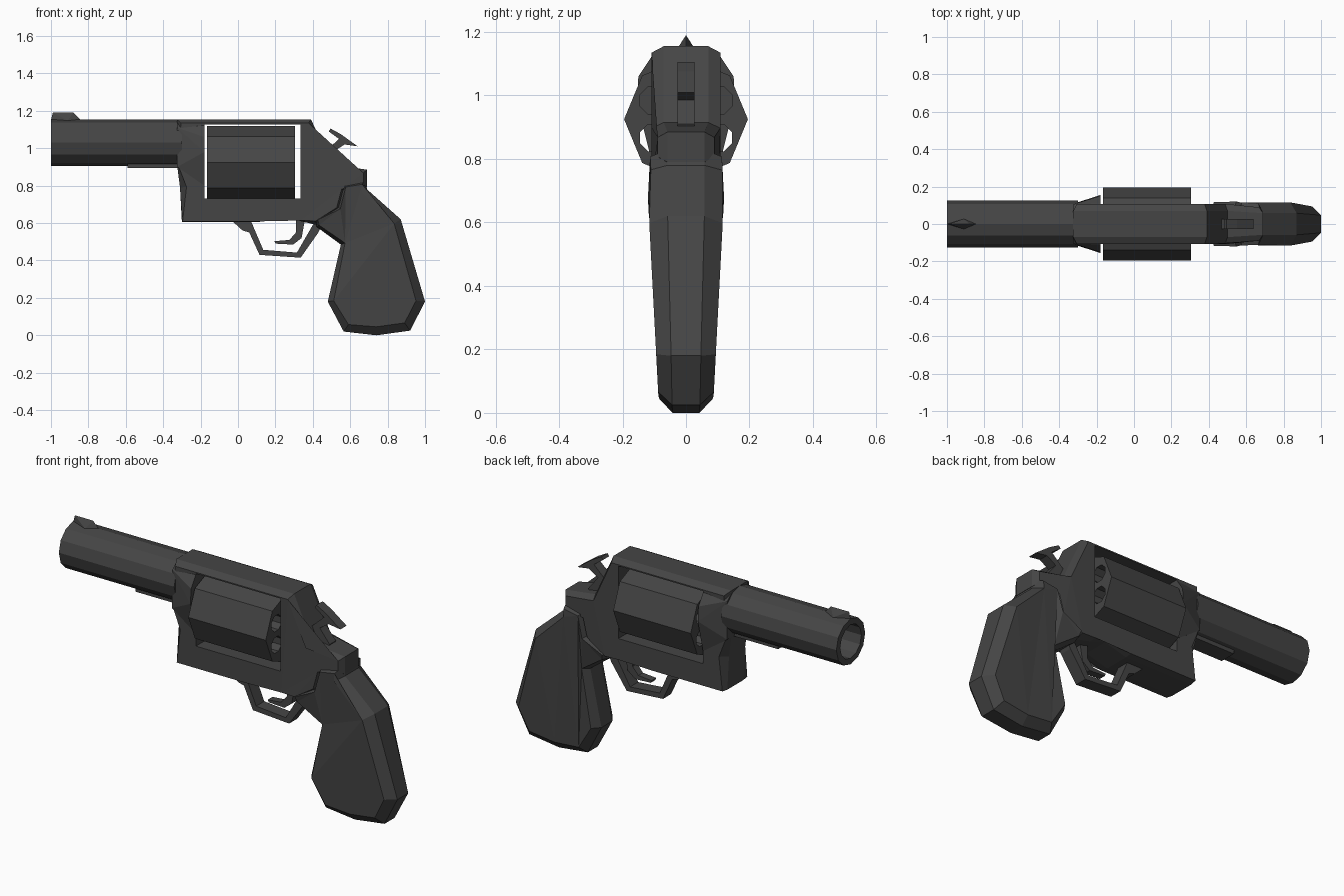
import bpy, bmesh, math
from mathutils import Vector, Matrix

if "Cube" in bpy.data.objects:
    bpy.data.objects.remove(bpy.data.objects["Cube"])

steel = bpy.data.materials.new("dark_gunmetal")
steel.diffuse_color = (0.06, 0.06, 0.06, 1)
steel.use_nodes = True
steel.node_tree.nodes["Principled BSDF"].inputs["Base Color"].default_value = steel.diffuse_color


def finish(name, bm):
    bmesh.ops.recalc_face_normals(bm, faces=bm.faces)
    me = bpy.data.meshes.new(name)
    bm.to_mesh(me)
    bm.free()
    ob = bpy.data.objects.new(name, me)
    bpy.context.collection.objects.link(ob)
    me.materials.append(steel)
    return ob


def inset_points(pts, default):
    """Mitred inward offset; a third value per point overrides the amount."""
    n = len(pts)
    p = [Vector(q[:2]) for q in pts]
    area = sum(p[i].x * p[(i + 1) % n].y - p[(i + 1) % n].x * p[i].y for i in range(n))
    s = 1 if area > 0 else -1
    out = []
    for i in range(n):
        a = (p[i] - p[i - 1]).normalized()
        b = (p[(i + 1) % n] - p[i]).normalized()
        na, nb = Vector((-a.y, a.x)) * s, Vector((-b.y, b.x)) * s
        m = (na + nb).normalized()
        d = pts[i][2] if len(pts[i]) > 2 else default
        out.append(p[i] + m * d / max(m.dot(na), 0.5))
    return out


def plate(name, pts, width, edge=1.0, inset=0.0):
    """Side profile (x, z) given thickness in y, with chamfered borders."""
    w = width if callable(width) else (lambda x, z: width)
    outer = [Vector(q[:2]) for q in pts]
    inner = inset_points(pts, inset) if inset else outer
    rings = [(outer, -edge), (outer, edge)]
    if inset:
        rings = [(inner, -1)] + rings + [(inner, 1)]
    bm = bmesh.new()
    vs = [[bm.verts.new((q.x, k * w(o.x, o.y), q.y)) for q, o in zip(r, outer)]
          for r, k in rings]
    n = len(pts)
    for a, b in zip(vs, vs[1:]):
        for i in range(n):
            j = (i + 1) % n
            bm.faces.new((a[i], a[j], b[j], b[i]))
    caps = [bm.faces.new(vs[0]), bm.faces.new(vs[-1])]
    bmesh.ops.triangulate(bm, faces=caps)
    return finish(name, bm)


def rod(bm, x0, x1, y, z, r, sides, turn=0.0):
    """Solid cylinder along x."""
    m = Matrix.Translation(((x0 + x1) / 2, y, z)) @ Matrix.Rotation(math.pi / 2, 4, 'Y') \
        @ Matrix.Rotation(turn, 4, 'Z')
    bmesh.ops.create_cone(bm, cap_ends=True, segments=sides, radius1=r, radius2=r,
                          depth=x1 - x0, matrix=m)


def hull(name, pts):
    bm = bmesh.new()
    for p in pts:
        bm.verts.new(p)
    bmesh.ops.convex_hull(bm, input=bm.verts)
    bmesh.ops.dissolve_limit(bm, angle_limit=0.01, verts=bm.verts, edges=bm.edges)
    return finish(name, bm)


def box_bm(x0, x1, y, z0, z1):
    bm = bmesh.new()
    m = Matrix.Translation(((x0 + x1) / 2, 0, (z0 + z1) / 2)) @ Matrix.Diagonal((x1 - x0, 2 * y, z1 - z0, 1))
    bmesh.ops.create_cube(bm, size=1, matrix=m)
    return bm


def cut(ob, cutter):
    mod = ob.modifiers.new("cut", 'BOOLEAN')
    mod.object, mod.operation, mod.solver = cutter, 'DIFFERENCE', 'EXACT'
    cutter.hide_render = True
    dg = bpy.context.evaluated_depsgraph_get()
    me = bpy.data.meshes.new_from_object(ob.evaluated_get(dg))
    ob.modifiers.clear()
    ob.data = me
    bpy.data.objects.remove(cutter)


# barrel: twelve-sided open tube
bm = bmesh.new()
loops = []
for x, r in ((-1, 0.125), (-0.3, 0.125), (-0.3, 0.092), (-1, 0.092)):
    loops.append([bm.verts.new((x, r * math.cos(i * math.pi / 6), 1.03 + r * math.sin(i * math.pi / 6)))
                  for i in range(12)])
for k in range(4):
    a, b = loops[k], loops[(k + 1) % 4]
    for i in range(12):
        j = (i + 1) % 12
        bm.faces.new((a[i], a[j], b[j], b[i]))
finish("barrel", bm)

# front sight and lug under the barrel
hull("front_sight", [(-0.99, 0, 1.19), (-0.88, 0, 1.19), (-1, 0, 1.15), (-0.84, 0, 1.15),
                     (-0.91, 0.027, 1.148), (-0.91, -0.027, 1.148)])
finish("barrel_lug", box_bm(-0.59, -0.3, 0.045, 0.895, 0.95))

# frame with the window for the cylinder
frame = plate("frame", [
    (-0.325, 1.155), (0.39, 1.155), (0.50, 0.915), (0.69, 0.885), (0.69, 0.79), (0.57, 0.765),
    (0.545, 0.67), (0.42, 0.59), (0.335, 0.61, 0.004), (0.24, 0.64, 0.004), (0.11, 0.605, 0.004),
    (-0.30, 0.605, 0.004), (-0.28 - 0.03, 0.79, 0.035), (-0.325, 0.905, 0.006)],
    lambda x, z: 0.108 - 0.1 * max(0, x - 0.5), edge=0.65, inset=0.02)
cut(frame, finish("window_cutter", box_bm(-0.18, 0.335, 0.4, 0.73, 1.128)))

# flared collar joining the barrel to the frame
rear = [(0.07, 1.145), (0.11, 1.12), (0.15, 1.06), (0.155, 0.98), (0.11, 0.9), (0.11, 0.8)]
front = [(0.07, 1.14), (0.105, 1.11), (0.108, 0.9)]
hull("barrel_collar", [(x, s * y, z) for s in (1, -1)
                       for x, sec in ((-0.18, rear), (-0.325, front)) for y, z in sec])

# eight-sided cylinder with six through chambers
bm = bmesh.new()
rod(bm, -0.165, 0.305, 0, 0.925, 0.195, 8)
drum = finish("cylinder", bm)
bm = bmesh.new()
for i in range(6):
    a = math.radians(30 + 60 * i)
    rod(bm, -0.4, 0.5, 0.118 * math.cos(a), 0.925 + 0.118 * math.sin(a), 0.046, 8, math.pi / 8)
cut(drum, finish("chamber_cutter", bm))


# grip, thick at the top and slim at the waist
def grip_width(x, z):
    keys = [(0.0, 0.085), (0.1, 0.096), (0.48, 0.086), (0.65, 0.122), (0.85, 0.112)]
    for (z0, w0), (z1, w1) in zip(keys, keys[1:]):
        if z <= z1:
            return w0 + (w1 - w0) * (z - z0) / (z1 - z0)
    return 0.112


plate("grip", [
    (0.68, 0.83, 0.02), (0.56, 0.81, 0.02), (0.53, 0.69, 0.02), (0.41, 0.625, 0.015),
    (0.42, 0.58, 0.015), (0.55, 0.485, 0.02), (0.48, 0.18, 0.03), (0.565, 0.02, 0.04),
    (0.74, 0.0, 0.045), (0.92, 0.025, 0.045), (1.0, 0.18, 0.045), (0.87, 0.62, 0.04),
    (0.69, 0.78, 0.03)], grip_width, edge=0.5, inset=0.03)

# trigger guard
plate("trigger_guard", [
    (-0.03, 0.61), (0.025, 0.56), (0.06, 0.55), (0.115, 0.43), (0.335, 0.415), (0.43, 0.55),
    (0.46, 0.62), (0.40, 0.59), (0.315, 0.442), (0.135, 0.457), (0.095, 0.55), (0.07, 0.61)], 0.035)

# trigger
plate("trigger", [
    (0.31, 0.63), (0.36, 0.63), (0.34, 0.52), (0.295, 0.485), (0.20, 0.49), (0.195, 0.503),
    (0.275, 0.51), (0.31, 0.55)], 0.02)

# hammer with thumb spur
plate("hammer", [
    (0.45, 0.97), (0.475, 0.99), (0.54, 1.05), (0.485, 1.09), (0.495, 1.105), (0.55, 1.075),
    (0.64, 1.01), (0.57, 1.02), (0.515, 0.985), (0.575, 0.91), (0.56, 0.88), (0.48, 0.88)], 0.027)
